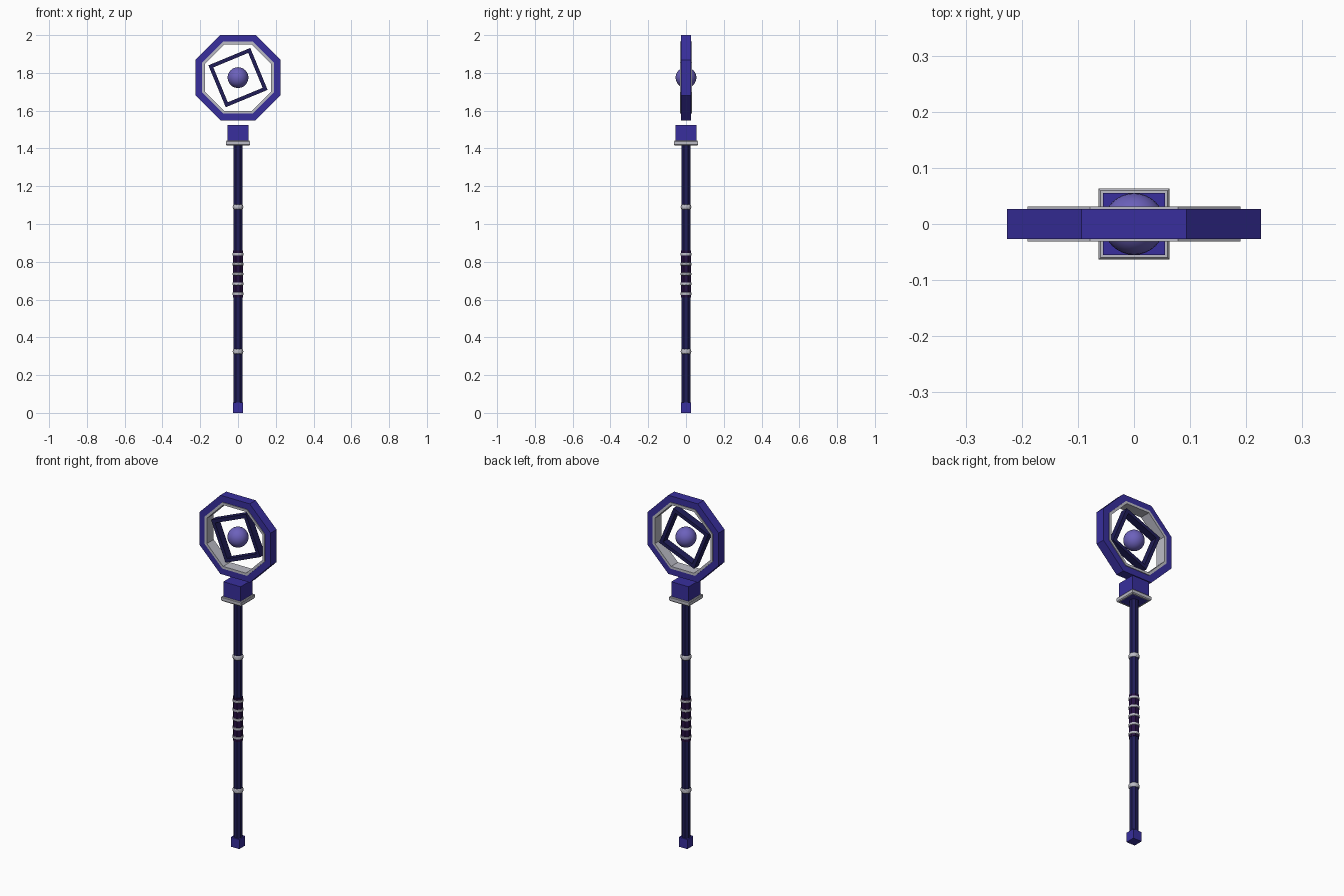
import bpy, bmesh, math
from mathutils import Matrix

if "Cube" in bpy.data.objects:
    bpy.data.objects.remove(bpy.data.objects["Cube"])


def material(name, rgb):
    m = bpy.data.materials.new(name)
    m.diffuse_color = (*rgb, 1)
    m.use_nodes = True
    m.node_tree.nodes["Principled BSDF"].inputs["Base Color"].default_value = m.diffuse_color
    return m


BLUE = material("royal blue", (0.040, 0.028, 0.34))
NAVY = material("dark navy", (0.014, 0.012, 0.095))
SILVER = material("silver", (0.50, 0.50, 0.56))
GRIP = material("dark purple", (0.020, 0.005, 0.055))
ORB = material("lavender", (0.15, 0.12, 0.50))
HEAD_Z = 1.775


def finish(name, bm, mat, smooth=False):
    bmesh.ops.recalc_face_normals(bm, faces=bm.faces)
    me = bpy.data.meshes.new(name)
    bm.to_mesh(me)
    bm.free()
    me.materials.append(mat)
    ob = bpy.data.objects.new(name, me)
    bpy.context.collection.objects.link(ob)
    if smooth:
        for p in me.polygons:
            p.use_smooth = True
    return ob


def lathe(name, profile, sides, mat, matrix=Matrix(), closed=True, smooth=False):
    """Sweep (apothem, height) points around z; closed joins the profile into a ring."""
    bm = bmesh.new()
    k = 1 / math.cos(math.pi / sides)
    rows = []
    for r, z in profile:
        rows.append([bm.verts.new((r * k * math.cos(a), r * k * math.sin(a), z))
                     for a in ((i + 0.5) * math.tau / sides for i in range(sides))])
    n = len(rows)
    for j in range(n if closed else n - 1):
        lo, hi = rows[j], rows[(j + 1) % n]
        for i in range(sides):
            m = (i + 1) % sides
            bm.faces.new((lo[i], lo[m], hi[m], hi[i]))
    if not closed:
        bm.faces.new(rows[0])
        bm.faces.new(rows[-1])
    bm.transform(matrix)
    return finish(name, bm, mat, smooth)


def prism(name, r, z0, z1, sides, mat):
    return lathe(name, [(r, z0), (r, z1)], sides, mat, closed=False)


def upright_frame(name, outer, inner, depth, sides, mat, turn=0):
    """Polygonal frame standing in the xz plane at the head centre."""
    matrix = (Matrix.Translation((0, 0, HEAD_Z))
              @ Matrix.Rotation(math.radians(-turn), 4, 'Y')
              @ Matrix.Rotation(math.pi / 2, 4, 'X'))
    prof = [(outer, -depth), (outer, depth), (inner, depth), (inner, -depth)]
    return lathe(name, prof, sides, mat, matrix)


def band(name, r, z, h, sides=16):
    """Rounded metal band around the shaft."""
    prof = [(r - 0.005, z - h), (r - 0.001, z - h * 0.65), (r, z),
            (r - 0.001, z + h * 0.65), (r - 0.005, z + h)]
    return lathe(name, prof, sides, SILVER, closed=False)


# Shaft, grip and foot
prism("shaft", 0.0225, 0.04, 1.43, 8, NAVY)
prism("grip", 0.0255, 0.61, 0.86, 8, GRIP)
prism("foot_cap", 0.027, 0.0, 0.055, 4, BLUE)

# Metal bands
for i, z in enumerate((0.325, 1.09)):
    band(f"shaft_band_{i + 1}", 0.028, z, 0.013)
for i in range(5):
    band(f"grip_band_{i + 1}", 0.029, 0.631 + i * 0.0522, 0.009)

# Square socket with chamfered collar
prism("socket", 0.055, 1.417, 1.525, 4, BLUE)
lathe("socket_collar",
      [(0.053, 1.415), (0.059, 1.415), (0.063, 1.420), (0.063, 1.437),
       (0.060, 1.441), (0.053, 1.441)], 4, SILVER)

# Floating head: octagon, liner, tilted square and orb
upright_frame("octagon_frame", 0.226, 0.188, 0.027, 8, BLUE)
upright_frame("octagon_liner", 0.190, 0.176, 0.031, 8, SILVER)
upright_frame("tilted_square", 0.120, 0.100, 0.021, 4, NAVY, turn=22.5)

bm = bmesh.new()
bmesh.ops.create_uvsphere(bm, u_segments=32, v_segments=16, radius=0.055)
bm.transform(Matrix.Translation((0, 0, HEAD_Z)))
finish("orb", bm, ORB, smooth=True)
